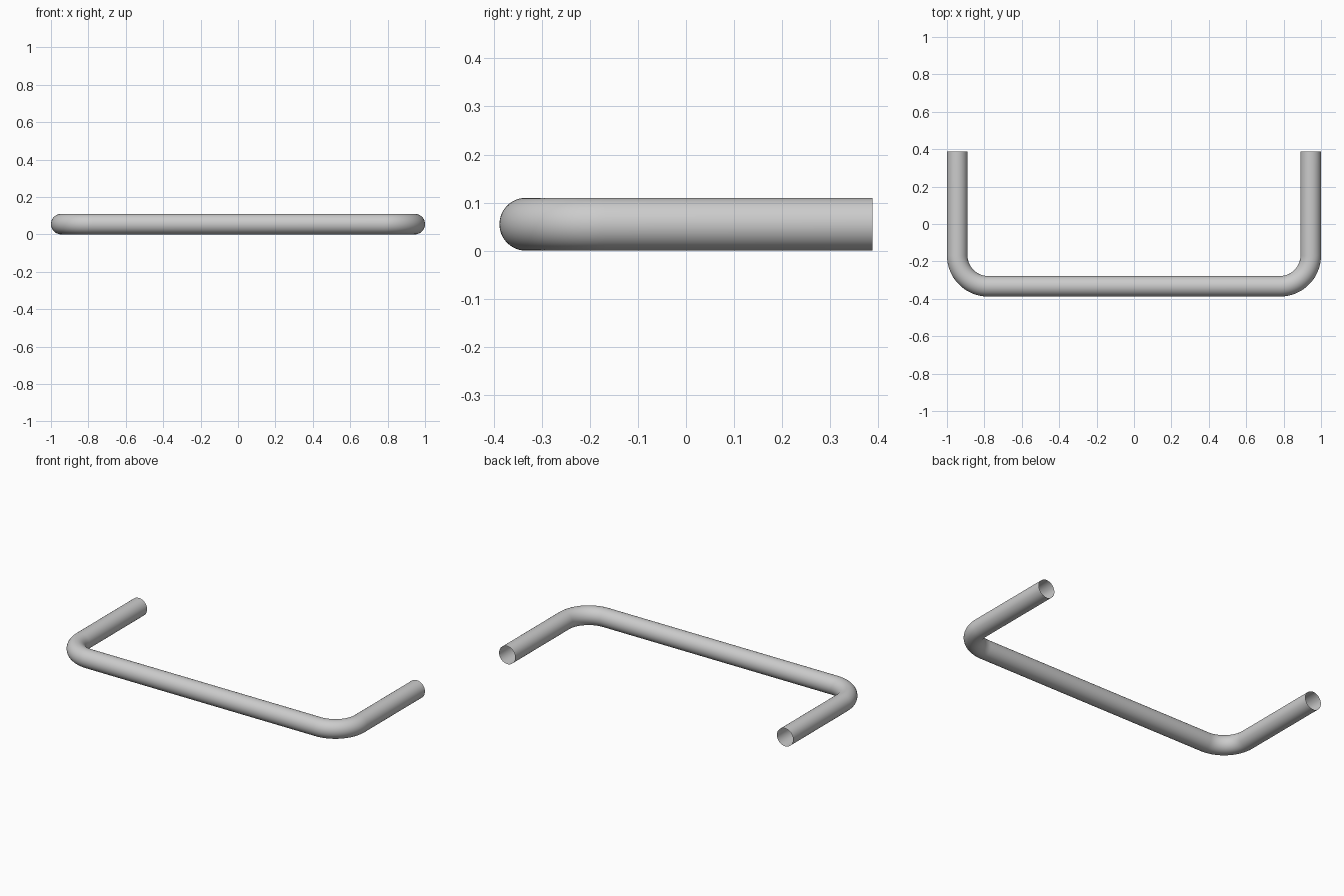
import bpy, bmesh
from math import sin, cos, pi, radians
from mathutils import Vector

if "Cube" in bpy.data.objects:
    bpy.data.objects.remove(bpy.data.objects["Cube"])

R = 0.055        # tube radius
BEND = 0.165     # centreline bend radius
X = 1 - R        # leg centreline
Y0, Y1 = -0.388 + R, 0.388
SIDES, STEPS = 48, 20

# Centreline stations of the right half: (point, sideways direction)
half = []
for i in range(STEPS + 1):
    a = -pi / 2 + pi / 2 * i / STEPS
    n = Vector((cos(a), sin(a), 0))
    half.append((Vector((X - BEND, Y0 + BEND, R)) + n * BEND, n))
half.append((Vector((X, Y1, R)), Vector((1, 0, 0))))

# Mirror to the left half to get the whole path
flip = lambda v: Vector((-v.x, v.y, v.z))
path = [(flip(p), flip(n)) for p, n in reversed(half)] + half

# Sweep an open-ended round section along the path
bm = bmesh.new()
rings = []
for p, n in path:
    rings.append([bm.verts.new(p + R * (n * cos(2 * pi * k / SIDES)
                  + Vector((0, 0, 1)) * sin(2 * pi * k / SIDES)))
                  for k in range(SIDES)])
for a, b in zip(rings, rings[1:]):
    for k in range(SIDES):
        j = (k + 1) % SIDES
        bm.faces.new((a[k], b[k], b[j], a[j]))

# Make the faces point outward
bm.normal_update()
f = bm.faces[:][0]
if f.normal.dot(f.calc_center_median() - (path[0][0] + path[1][0]) / 2) < 0:
    bmesh.ops.reverse_faces(bm, faces=bm.faces[:])

mesh = bpy.data.meshes.new("bent_tube_handle")
bm.to_mesh(mesh)
bm.free()
handle = bpy.data.objects.new("bent_tube_handle", mesh)
bpy.context.collection.objects.link(handle)
bpy.context.view_layer.objects.active = handle
handle.select_set(True)
bpy.ops.object.shade_smooth_by_angle(angle=radians(30))
